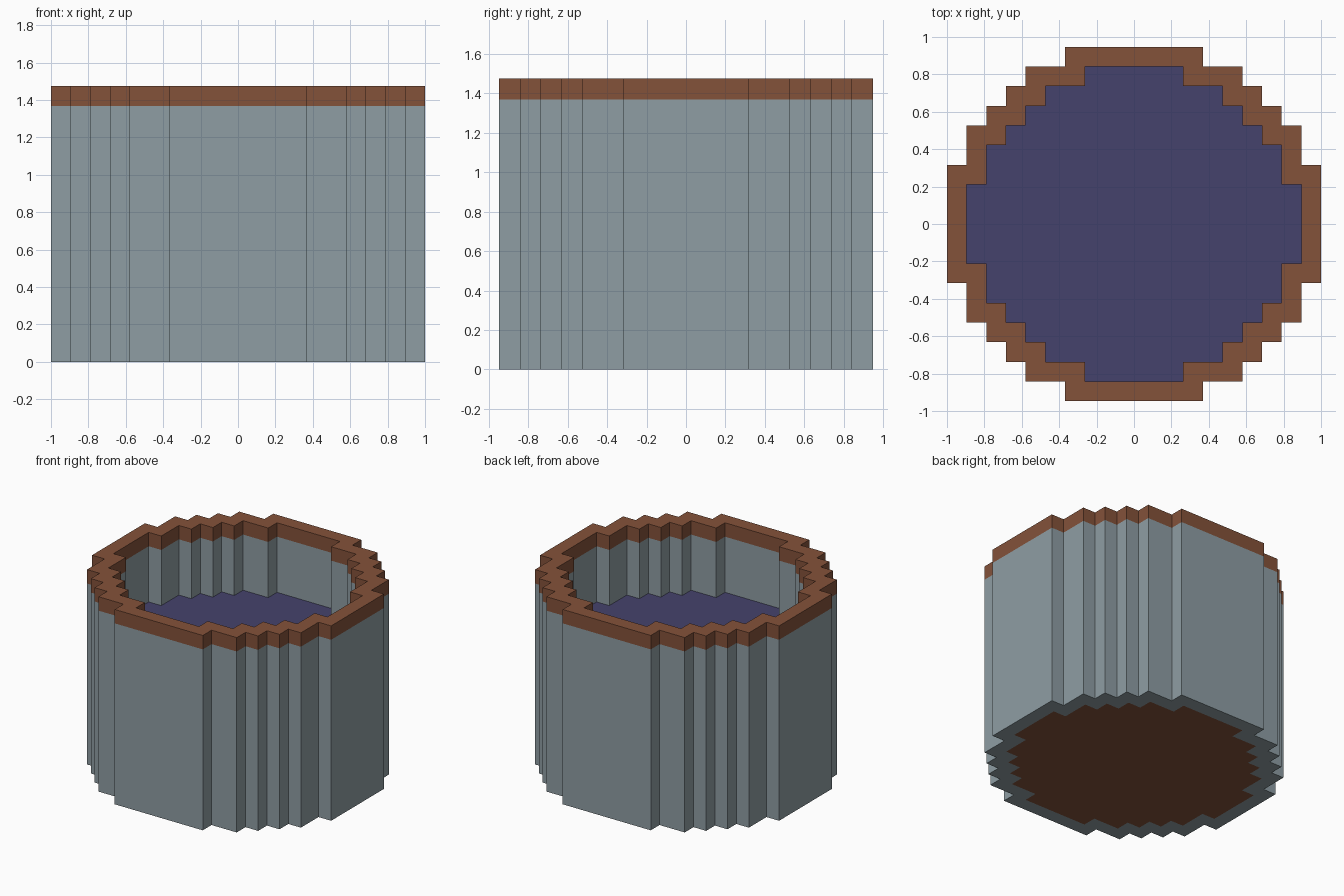
import bpy, bmesh

cube = bpy.data.objects.get("Cube")
if cube:
    bpy.data.objects.remove(cube, do_unlink=True)

U = 2 / 19  # one block of the stepped grid


def srgb(*rgb):
    return tuple(((c / 255 + 0.055) / 1.055) ** 2.4 for c in rgb) + (1.0,)


def material(name, colour):
    m = bpy.data.materials.new(name)
    m.use_nodes = True
    m.diffuse_color = colour
    bsdf = next(n for n in m.node_tree.nodes if n.type == 'BSDF_PRINCIPLED')
    bsdf.inputs["Base Color"].default_value = colour
    bsdf.inputs["Roughness"].default_value = 0.9
    return m


stone = material("grey stone", srgb(143, 158, 164))
wood = material("brown wood", srgb(132, 82, 58))
water = material("dark blue water", srgb(69, 66, 108))

# Stepped quarter outline, in blocks, from the back towards the side
QUARTER = [(3.5, 9), (3.5, 8), (5.5, 8), (5.5, 7), (6.5, 7), (6.5, 6),
           (7.5, 6), (7.5, 5), (8.5, 5), (8.5, 3), (9.5, 3)]


def outline(inset=0):
    """Mirror the quarter into a full counter-clockwise loop."""
    q = [(x - inset, y - inset) for x, y in QUARTER]
    right = [(x, -y) for x, y in q] + [(x, y) for x, y in reversed(q)]
    return right + [(-x, -y) for x, y in right]


def finish(name, bm, mat):
    bmesh.ops.recalc_face_normals(bm, faces=bm.faces)
    mesh = bpy.data.meshes.new(name)
    bm.to_mesh(mesh)
    bm.free()
    mesh.materials.append(mat)
    obj = bpy.data.objects.new(name, mesh)
    bpy.context.collection.objects.link(obj)
    return obj


def loop(bm, pts, z):
    return [bm.verts.new((x * U, y * U, z * U)) for x, y in pts]


def ring(name, z0, z1, mat):
    """Hollow stepped wall, one block thick."""
    bm = bmesh.new()
    outer, inner = outline(), outline(1)
    loops = [loop(bm, outer, z0), loop(bm, outer, z1),
             loop(bm, inner, z1), loop(bm, inner, z0)]
    n = len(outer)
    for k in range(4):
        a, b = loops[k], loops[(k + 1) % 4]
        for i in range(n):
            j = (i + 1) % n
            bm.faces.new((a[i], a[j], b[j], b[i]))
    return finish(name, bm, mat)


def slab(name, z0, z1, mat):
    """Solid stepped disc filling the inside of the wall."""
    bm = bmesh.new()
    pts = outline(1)
    a, b = loop(bm, pts, z0), loop(bm, pts, z1)
    n = len(pts)
    for i in range(n):
        j = (i + 1) % n
        bm.faces.new((a[i], a[j], b[j], b[i]))
    caps = [bm.faces.new(a[::-1]), bm.faces.new(b)]
    bmesh.ops.triangulate(bm, faces=caps)
    return finish(name, bm, mat)


ring("wall", 0, 13, stone)
ring("rim", 13, 14, wood)
slab("base_floor", 0, 1, wood)
slab("water", 1, 9, water)
